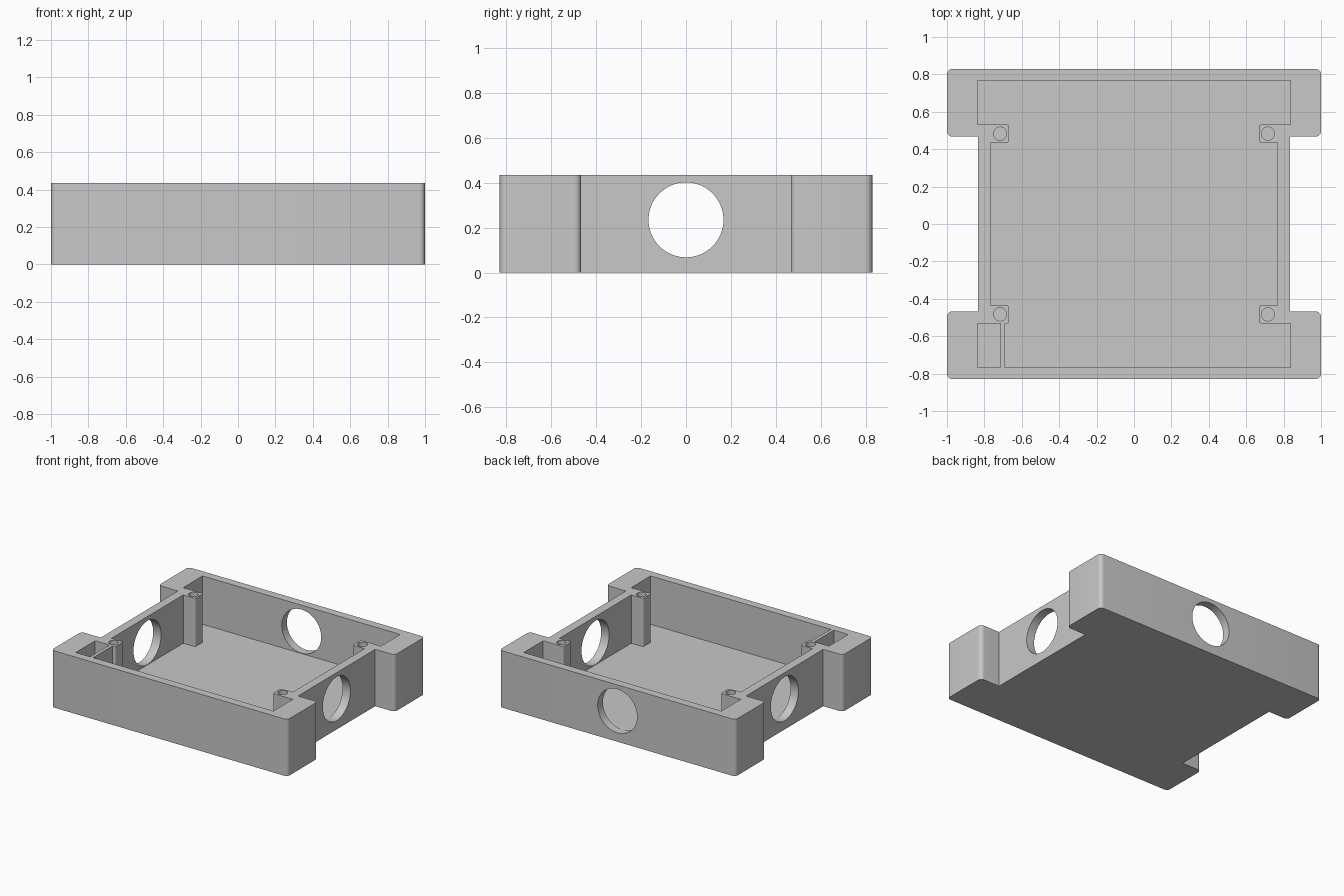
import bpy, bmesh, math
from mathutils import Vector, Matrix

cube = bpy.data.objects.get("Cube")
if cube:
    bpy.data.objects.remove(cube, do_unlink=True)

HEIGHT, FLOOR = 0.435, 0.065
TOP = HEIGHT + 0.1  # cutters overshoot the rim

grey = bpy.data.materials.new("light grey plastic")
grey.use_nodes = True
colour = (0.58, 0.58, 0.58, 1)
grey.diffuse_color = colour
grey.node_tree.nodes["Principled BSDF"].inputs["Base Color"].default_value = colour


def finish(name, bm):
    bmesh.ops.recalc_face_normals(bm, faces=bm.faces)
    mesh = bpy.data.meshes.new(name)
    bm.to_mesh(mesh)
    bm.free()
    mesh.materials.append(grey)
    obj = bpy.data.objects.new(name, mesh)
    bpy.context.collection.objects.link(obj)
    return obj


def mirrored(quarter):
    """Quarter outline repeated around both axes, as four lists."""
    flip = lambda sx, sy: [(sx * x, sy * y, r) for x, y, r in quarter]
    return [quarter, flip(-1, 1)[::-1], flip(-1, -1), flip(1, -1)[::-1]]


def prism(name, corners, z0, z1, steps=8):
    """Extruded outline; each corner is x, y, fillet radius."""
    pts = []
    for i, (x, y, r) in enumerate(corners):
        p = Vector((x, y, 0))
        if r == 0:
            pts.append(p)
            continue
        u = (Vector((*corners[i - 1][:2], 0)) - p).normalized()
        v = (Vector((*corners[(i + 1) % len(corners)][:2], 0)) - p).normalized()
        for k in range(steps + 1):
            a = math.pi / 2 * k / steps
            pts.append(p + r * (u + v) - r * (math.cos(a) * v + math.sin(a) * u))
    bm = bmesh.new()
    face = bm.faces.new([bm.verts.new((p.x, p.y, z0)) for p in pts])
    side = bmesh.ops.extrude_face_region(bm, geom=[face])["geom"]
    verts = [g for g in side if isinstance(g, bmesh.types.BMVert)]
    bmesh.ops.translate(bm, verts=verts, vec=(0, 0, z1 - z0))
    return finish(name, bm)


def cylinder(name, centre, radius, length, axis="Z", sides=64):
    bm = bmesh.new()
    turn = {"X": Matrix.Rotation(math.pi / 2, 4, "Y"),
            "Y": Matrix.Rotation(math.pi / 2, 4, "X"),
            "Z": Matrix.Identity(4)}[axis]
    bmesh.ops.create_cone(bm, cap_ends=True, segments=sides, radius1=radius,
                          radius2=radius, depth=length,
                          matrix=Matrix.Translation(centre) @ turn)
    return finish(name, bm)


def cut(target, cutter):
    mod = target.modifiers.new("cut", "BOOLEAN")
    mod.operation, mod.solver, mod.object = "DIFFERENCE", "EXACT", cutter
    bpy.context.view_layer.objects.active = target
    bpy.ops.object.modifier_apply(modifier=mod.name)
    bpy.data.objects.remove(cutter, do_unlink=True)


# Tray body with four projecting corners
outer = mirrored([(0.835, 0.467, 0), (1, 0.467, 0.03), (1, 0.83, 0.03)])
tray = prism("tray", sum(outer, []), 0, HEIGHT)

# Main cavity, leaving four screw posts and a thin partition at one corner
quads = mirrored([(0.768, 0.435, 0), (0.667, 0.435, 0.015),
                  (0.667, 0.532, 0.015), (0.837, 0.532, 0), (0.837, 0.767, 0)])
quads[2] = [(-0.69 if x < -0.8 else x, y, r) for x, y, r in quads[2]]
cut(tray, prism("cavity_cutter", sum(quads, []), FLOOR, TOP))

# Small pocket behind the partition
pocket = [(-0.837, -0.767, 0), (-0.715, -0.767, 0),
          (-0.715, -0.532, 0), (-0.837, -0.532, 0)]
cut(tray, prism("pocket_cutter", pocket, FLOOR, TOP))

# Round openings through both sides and the back
cut(tray, cylinder("side_opening_cutter", (0, 0, 0.235), 0.167, 2.4, "X"))
cut(tray, cylinder("back_opening_cutter", (0, 0.8, 0.235), 0.167, 0.4, "Y"))

# Blind screw holes in the posts
for sx in (-1, 1):
    for sy in (-1, 1):
        cut(tray, cylinder("screw_hole_cutter", (sx * 0.716, sy * 0.483, HEIGHT),
                           0.035, 0.5, sides=32))

# Smooth rounded corners, sharp elsewhere
bpy.ops.object.select_all(action="DESELECT")
tray.select_set(True)
bpy.context.view_layer.objects.active = tray
bpy.ops.object.shade_smooth_by_angle(angle=math.radians(30))
